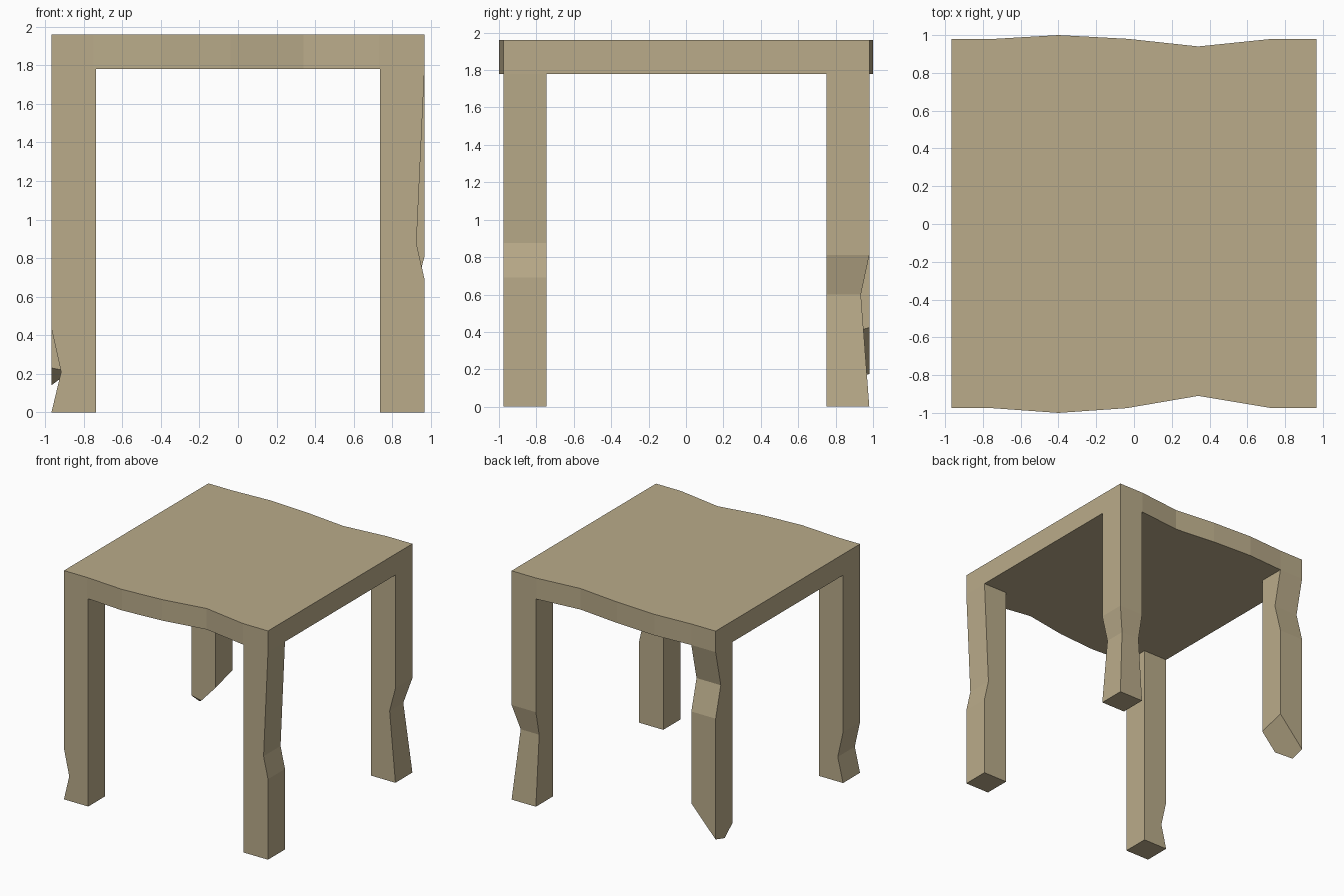
import bpy, bmesh
from mathutils import Vector

if "Cube" in bpy.data.objects:
    bpy.data.objects.remove(bpy.data.objects["Cube"])

wood = bpy.data.materials.new("pale wood")
wood.diffuse_color = (0.49, 0.41, 0.255, 1)
wood.use_nodes = True
wood.node_tree.nodes["Principled BSDF"].inputs["Base Color"].default_value = wood.diffuse_color

X, FRONT, BACK = 0.967, -0.975, 0.98   # outer faces
UNDER, TOP, W = 1.78, 1.96, 0.23       # seat underside, seat top, leg width


def finish(bm, name):
    bmesh.ops.recalc_face_normals(bm, faces=bm.faces[:])
    me = bpy.data.meshes.new(name)
    bm.to_mesh(me)
    bm.free()
    me.materials.append(wood)
    ob = bpy.data.objects.new(name, me)
    bpy.context.collection.objects.link(ob)
    return ob


def leg(name, sx, sy, rings, cuts=()):
    """Square leg; rings are (z, inset of outer x face, inset of outer y face)."""
    bm = bmesh.new()
    ox, oy = sx * X, (BACK if sy > 0 else FRONT)
    ix, iy = ox - sx * W, oy - sy * W
    loops = []
    for z, dx, dy in rings:
        px, py = ox - sx * dx, oy - sy * dy
        loops.append([bm.verts.new((a, b, z)) for a, b in
                      ((px, py), (ix, py), (ix, iy), (px, iy))])
    for lo, hi in zip(loops, loops[1:]):
        for i in range(4):
            j = (i + 1) % 4
            bm.faces.new((lo[i], lo[j], hi[j], hi[i]))
    bm.faces.new(loops[0])
    bm.faces.new(loops[-1])
    bmesh.ops.recalc_face_normals(bm, faces=bm.faces[:])
    # slanted breaks at the foot
    for co, no in cuts:
        r = bmesh.ops.bisect_plane(bm, geom=bm.verts[:] + bm.edges[:] + bm.faces[:],
                                   plane_co=Vector(co), plane_no=Vector(no).normalized(),
                                   clear_outer=True)
        edges = [e for e in r["geom_cut"] if isinstance(e, bmesh.types.BMEdge)]
        bmesh.ops.edgeloop_fill(bm, edges=edges)
    return finish(bm, name)


# Seat slab with wavy front and back edges
front = [(-X, FRONT), (-0.75, FRONT), (-0.4, -1.0), (-0.04, -0.975),
         (0.34, -0.91), (0.73, FRONT), (X, FRONT)]
back = [(X, BACK), (0.73, BACK), (0.34, 0.94), (-0.03, 0.98),
        (-0.4, 1.0), (-0.74, BACK), (-X, BACK)]
bm = bmesh.new()
base = bm.faces.new([bm.verts.new((x, y, UNDER)) for x, y in front + back])
ext = bmesh.ops.extrude_face_region(bm, geom=[base], use_keep_orig=True)
bmesh.ops.translate(bm, vec=(0, 0, TOP - UNDER),
                    verts=[v for v in ext["geom"] if isinstance(v, bmesh.types.BMVert)])
finish(bm, "seat")

# Legs, each worn in a different place
leg("front_left_leg", -1, -1,
    [(0, 0, 0), (0.21, 0.05, 0), (0.435, 0, 0), (UNDER, 0, 0)])
leg("front_right_leg", 1, -1,
    [(0, 0, 0), (0.69, 0, 0), (0.875, 0.042, 0), (UNDER, 0, 0)])
leg("back_right_leg", 1, 1,
    [(0, 0, 0), (0.60, 0.055, 0.045), (0.81, 0, 0), (UNDER, 0, 0)])
leg("back_left_leg", -1, 1,
    [(0, 0, 0), (1.21, 0, 0), (1.47, 0, 0.07), (UNDER, 0, 0)],
    cuts=[((-0.74, 0.98, 0.42), (1.08, 0.28, -1)),
          ((-0.97, 0.86, 0.14), (-0.2, -0.83, -1))])
